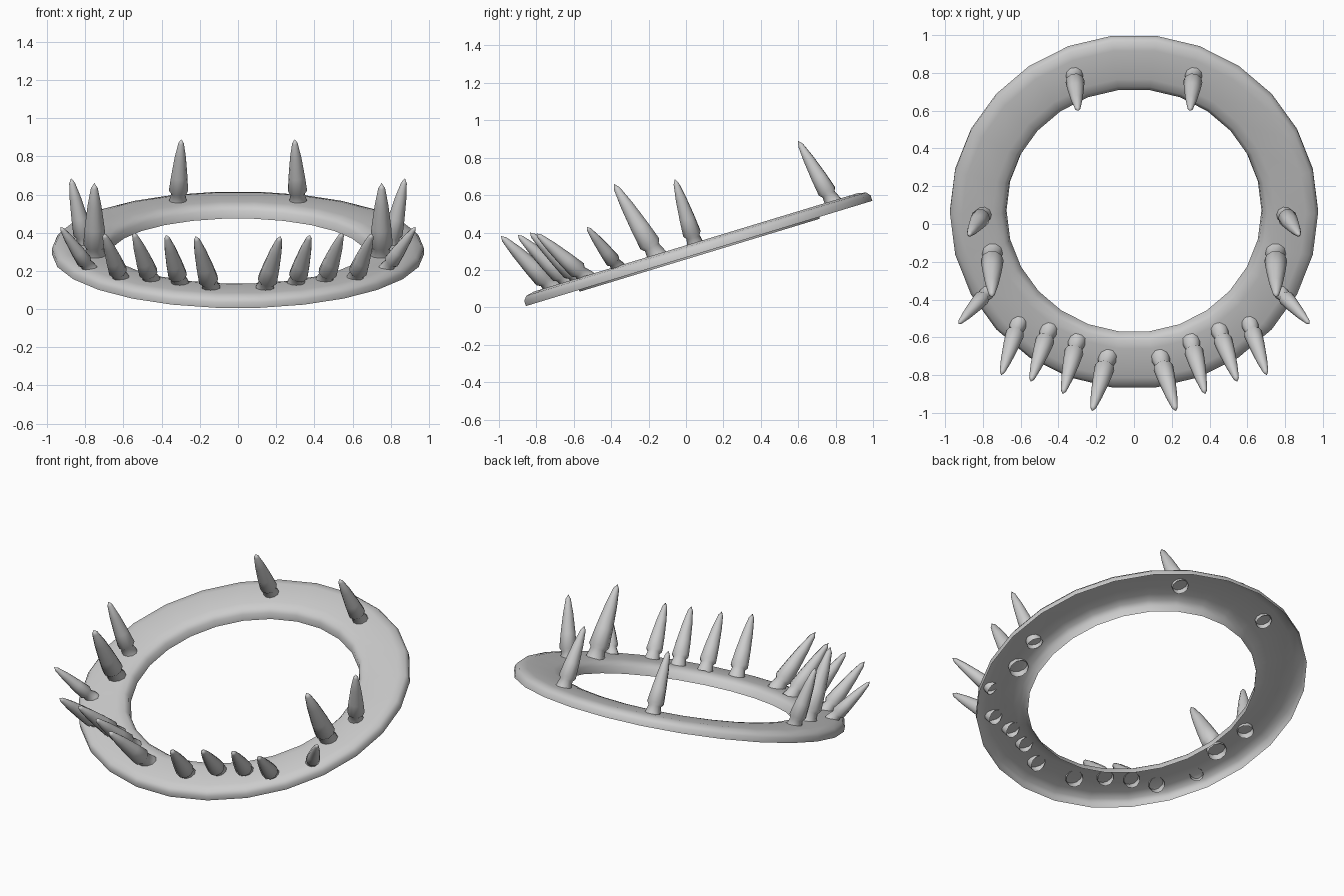
import bpy, bmesh, math
from mathutils import Vector, Matrix

if "Cube" in bpy.data.objects:
    bpy.data.objects.remove(bpy.data.objects["Cube"])

grey = bpy.data.materials.new("light_grey")
grey.diffuse_color = (0.6, 0.6, 0.6, 1)
grey.use_nodes = True
grey.node_tree.nodes["Principled BSDF"].inputs["Base Color"].default_value = grey.diffuse_color


def lathe(name, profile, sides, matrix, angle):
    """Revolve (radius, height) points about local z, leaving the ends open."""
    bm = bmesh.new()
    rings = []
    for r, h in profile:
        if r == 0:
            rings.append([bm.verts.new((0, 0, h))] * sides)
        else:
            rings.append([bm.verts.new((r * math.cos(2 * math.pi * i / sides),
                                        r * math.sin(2 * math.pi * i / sides), h))
                          for i in range(sides)])
    for a, b in zip(rings, rings[1:]):
        for i in range(sides):
            j = (i + 1) % sides
            quad = [a[i], a[j], b[j], b[i]]
            bm.faces.new(list(dict.fromkeys(quad)))
    mesh = bpy.data.meshes.new(name)
    bm.to_mesh(mesh)
    bm.free()
    mesh.materials.append(grey)
    ob = bpy.data.objects.new(name, mesh)
    ob.matrix_world = matrix
    bpy.context.collection.objects.link(ob)
    bpy.ops.object.select_all(action='DESELECT')
    ob.select_set(True)
    bpy.context.view_layer.objects.active = ob
    bpy.ops.object.shade_smooth_by_angle(angle=math.radians(angle))
    return ob


# Tilted band: a shallow channel, open underneath
band = [(0.975, 0.0), (0.975, 0.03), (0.957, 0.052), (0.91, 0.062), (0.75, 0.06),
        (0.705, 0.052), (0.682, 0.03), (0.675, -0.01)]
tilt = Matrix.Translation((0, 0.07, 0.288)) @ Matrix.Rotation(math.radians(16.9), 4, 'X')
lathe("collar_band", band, 26, tilt, 60)

# Spike outline as fractions of its length: socket, neck, shoulder, tip
spike = [(0.13, -0.06), (0.125, 0.0), (0.10, 0.12), (0.135, 0.17), (0.115, 0.40),
         (0.08, 0.70), (0.04, 0.93), (0.0, 1.0)]

# Base and tip of each spike on the right side
spikes = [
    ("back", (0.315, 0.785, 0.565), (0.297, 0.60, 0.89)),
    ("side", (0.80, 0.05, 0.335), (0.875, -0.06, 0.685)),
    ("large", (0.75, -0.155, 0.275), (0.753, -0.385, 0.66)),
    ("outer", (0.78, -0.365, 0.215), (0.93, -0.53, 0.43)),
    ("front_a", (0.615, -0.535, 0.16), (0.703, -0.80, 0.395)),
    ("front_b", (0.455, -0.57, 0.15), (0.547, -0.835, 0.40)),
    ("front_c", (0.305, -0.63, 0.135), (0.377, -0.90, 0.388)),
    ("front_d", (0.142, -0.715, 0.108), (0.222, -0.99, 0.382)),
]
for label, base, tip in spikes:
    for side, s in (("right", 1), ("left", -1)):
        a = Vector((base[0] * s, base[1], base[2]))
        b = Vector((tip[0] * s, tip[1], tip[2]))
        d = b - a
        m = Matrix.Translation(a) @ d.to_track_quat('Z', 'Y').to_matrix().to_4x4()
        L = d.length
        lathe(f"spike_{label}_{side}", [(r * L, h * L) for r, h in spike], 10, m, 60)
